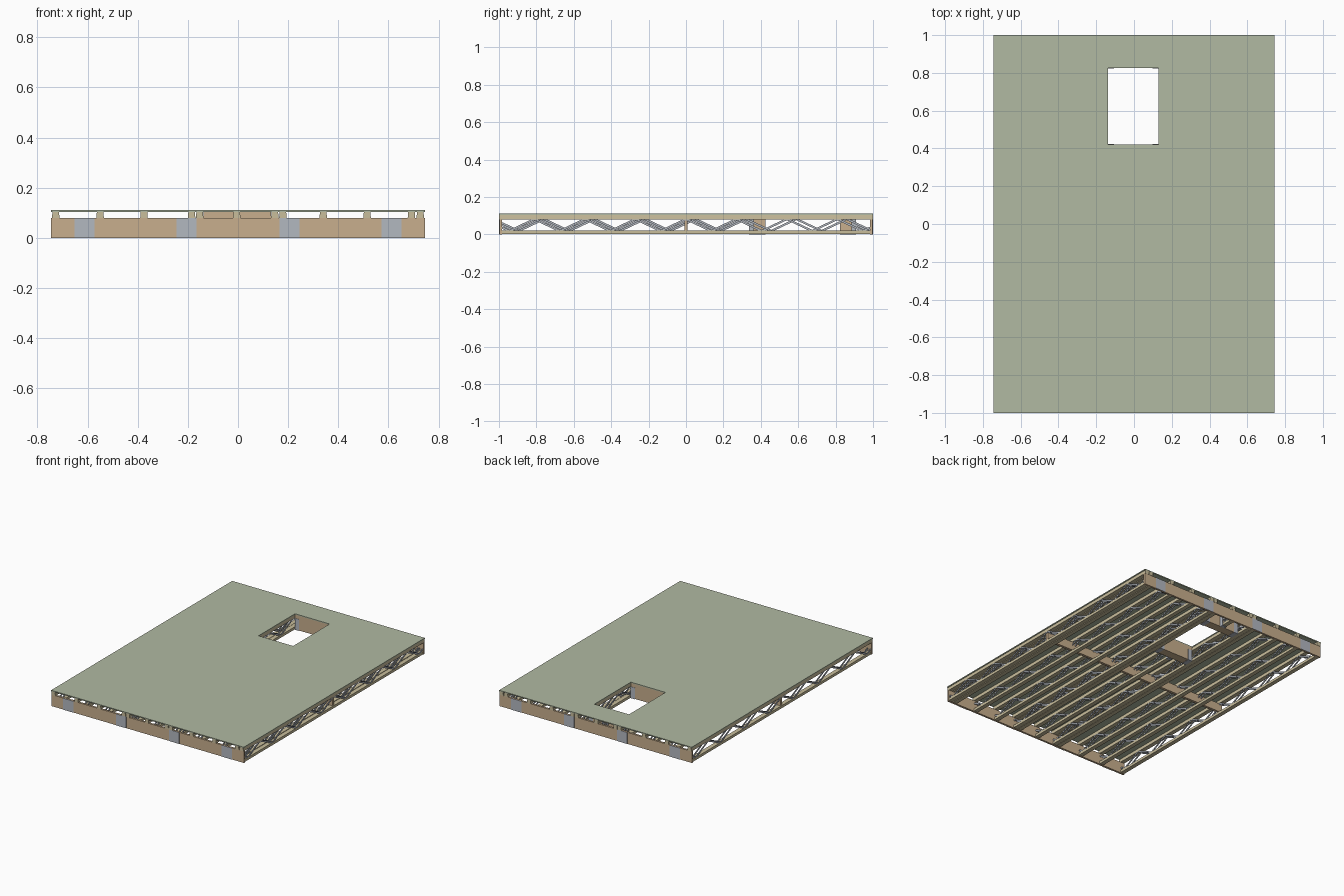
import bpy, bmesh, math
from mathutils import Matrix, Vector

if "Cube" in bpy.data.objects:
    bpy.data.objects.remove(bpy.data.objects["Cube"])


def material(name, rgb):
    m = bpy.data.materials.new(name)
    m.diffuse_color = (*rgb, 1)
    m.use_nodes = True
    m.node_tree.nodes["Principled BSDF"].inputs["Base Color"].default_value = m.diffuse_color
    return m


DECK = material("deck_green", (0.44, 0.49, 0.36))
WOOD = material("chord_timber", (0.58, 0.51, 0.33))
BOARD = material("board_tan", (0.58, 0.43, 0.27))
STEEL = material("galvanised_steel", (0.45, 0.48, 0.53))

Z0, CHORD, RIM_TOP, JOIST_TOP, TOP = 0.002, 0.02, 0.08, 0.104, 0.111
HX, HY = 0.745, 1.0
HOLE = (-0.137, 0.131, 0.422, 0.825)


def finish(name, bm, mat):
    bmesh.ops.recalc_face_normals(bm, faces=bm.faces)
    me = bpy.data.meshes.new(name)
    bm.to_mesh(me)
    bm.free()
    me.materials.append(mat)
    ob = bpy.data.objects.new(name, me)
    bpy.context.collection.objects.link(ob)
    return ob


def add_box(bm, x0, x1, y0, y1, z0, z1):
    m = Matrix.LocRotScale(Vector((x0 + x1, y0 + y1, z0 + z1)) / 2, None,
                           Vector((x1 - x0, y1 - y0, z1 - z0)))
    bmesh.ops.create_cube(bm, size=1, matrix=m)


def boxes(name, mat, *specs):
    bm = bmesh.new()
    for s in specs:
        add_box(bm, *s)
    return finish(name, bm, mat)


def add_strut(bm, x, ya, za, yb, zb, width=0.011, thick=0.004):
    # flat diagonal bar in the y-z plane
    dy, dz = yb - ya, zb - za
    m = (Matrix.Translation((x, (ya + yb) / 2, (za + zb) / 2))
         @ Matrix.Rotation(math.atan2(dz, dy), 4, 'X')
         @ Matrix.Diagonal((thick, math.hypot(dy, dz), width, 1)))
    bmesh.ops.create_cube(bm, size=1, matrix=m)
    # folded rib along the middle of the bar
    m2 = m @ Matrix.Diagonal((1.8, 1, 0.35, 1))
    bmesh.ops.create_cube(bm, size=1, matrix=m2)


def joist(name, x, y0, y1, shift=0.0, w=0.03):
    # timber chords; the top one runs over the rim boards at the ends
    bm = bmesh.new()
    top0 = -HY if y0 < -0.9 else y0
    top1 = HY if y1 > 0.9 else y1
    add_box(bm, x - w / 2, x + w / 2, y0, y1, Z0, CHORD)
    add_box(bm, x - w / 2, x + w / 2, top0, top1, RIM_TOP, JOIST_TOP)
    for v in bm.verts:  # top chord tapers slightly upward
        if v.co.z > JOIST_TOP - 0.001:
            v.co.x += 0.002 if v.co.x < x else -0.002
    finish(name + "_chords", bm, WOOD)
    # zigzag steel webs on both faces
    bm = bmesh.new()
    p, zt, zb = 0.135, RIM_TOP + 0.002, CHORD - 0.002
    for k in range(-8, 8):
        a, b = k * p + shift, (k + 1) * p + shift
        za, zc = (zt, zb) if k % 2 == 0 else (zb, zt)
        lo, hi = max(a, y0), min(b, y1)
        if hi - lo < 0.02:
            continue
        f = lambda y: za + (zc - za) * (y - a) / (b - a)
        for s in (-1, 1):
            add_strut(bm, x + s * (w / 2 - 0.004), lo, f(lo), hi, f(hi))
    finish(name + "_webs", bm, STEEL)


# deck with stair opening
hx0, hx1, hy0, hy1 = HOLE
bm = bmesh.new()
loops = []
for z in (JOIST_TOP, TOP):
    outer = [bm.verts.new((x, y, z)) for x, y in
             ((-HX, -HY), (HX, -HY), (HX, HY), (-HX, HY))]
    inner = [bm.verts.new((x, y, z)) for x, y in
             ((hx0, hy0), (hx1, hy0), (hx1, hy1), (hx0, hy1))]
    loops.append((outer, inner))
(ob_, ib_), (ot_, it_) = loops
for i in range(4):
    j = (i + 1) % 4
    for a, b, c, d in ((ob_, ob_, ot_, ot_), (ib_, ib_, it_, it_),
                       (ob_, ob_, ib_, ib_), (ot_, ot_, it_, it_)):
        bm.faces.new((a[i], b[j], c[j], d[i]))
finish("floor_deck", bm, DECK)

# rim boards and strongback
RT = 0.016
for s, n in ((-1, "front"), (1, "back")):
    ya, yb = sorted((s * (HY - 0.002), s * (HY - RT)))
    boxes(n + "_rim_board", BOARD, (-HX, HX, ya, yb, 0, RIM_TOP))
    ya, yb = sorted((s * HY, s * (HY - 0.003)))
    boxes(n + "_splice_plates", STEEL,
          *[(x - 0.04, x + 0.04, ya, yb, 0, RIM_TOP) for x in (-0.612, -0.205, 0.205, 0.612)])
boxes("strongback", BOARD, (-HX + 0.008, HX - 0.008, -0.009, 0.009, CHORD, RIM_TOP))

# full length joists, doubled beside the opening and at the right edge
E = HY - RT
full = [-0.727, -0.55, -0.375, -0.185, -0.153, 0.147, 0.179, 0.34, 0.515, 0.692, 0.727]
shifts = [0, 0.05, 0, 0.05, 0, 0, 0.05, 0, 0.05, 0.0, 0.0]
for i, (x, s) in enumerate(zip(full, shifts)):
    joist(f"joist_{i + 1}", x, -E, E, s)

# trimmed joist and its short tail behind the opening
HD = 0.06
XC = -0.005
joist("trimmed_joist", XC, -E, hy0 - HD, 0.03)
joist("tail_joist", XC, hy1 + HD, E, 0.03)

# solid headers across the opening ends
boxes("front_header", BOARD, (hx0, hx1, hy0 - HD, hy0, Z0, JOIST_TOP))
boxes("back_header", BOARD, (hx0, hx1, hy1, hy1 + HD, Z0, JOIST_TOP))


# U shaped steel hangers
def header_hanger(name, xa, xb, y0, y1):
    t = 0.002
    boxes(name, STEEL, (xa, xb, y0 - t, y1 + t, 0, t),
          (xa, xb, y0 - t, y0, 0, RIM_TOP), (xa, xb, y1, y1 + t, 0, RIM_TOP))


for n, y in (("front", hy0 - HD), ("back", hy1)):
    header_hanger(n + "_header_hanger_left", hx0, hx0 + 0.032, y, y + HD)
    header_hanger(n + "_header_hanger_right", hx1 - 0.032, hx1, y, y + HD)
for n, ya, yb in (("trimmed", hy0 - HD - 0.025, hy0 - HD), ("tail", hy1 + HD, hy1 + HD + 0.025)):
    a, b, t = XC - 0.015, XC + 0.015, 0.002
    boxes(n + "_joist_hanger", STEEL, (a - t, b + t, ya, yb, 0, t),
          (a - t, a, ya, yb, 0, RIM_TOP), (b, b + t, ya, yb, 0, RIM_TOP))
